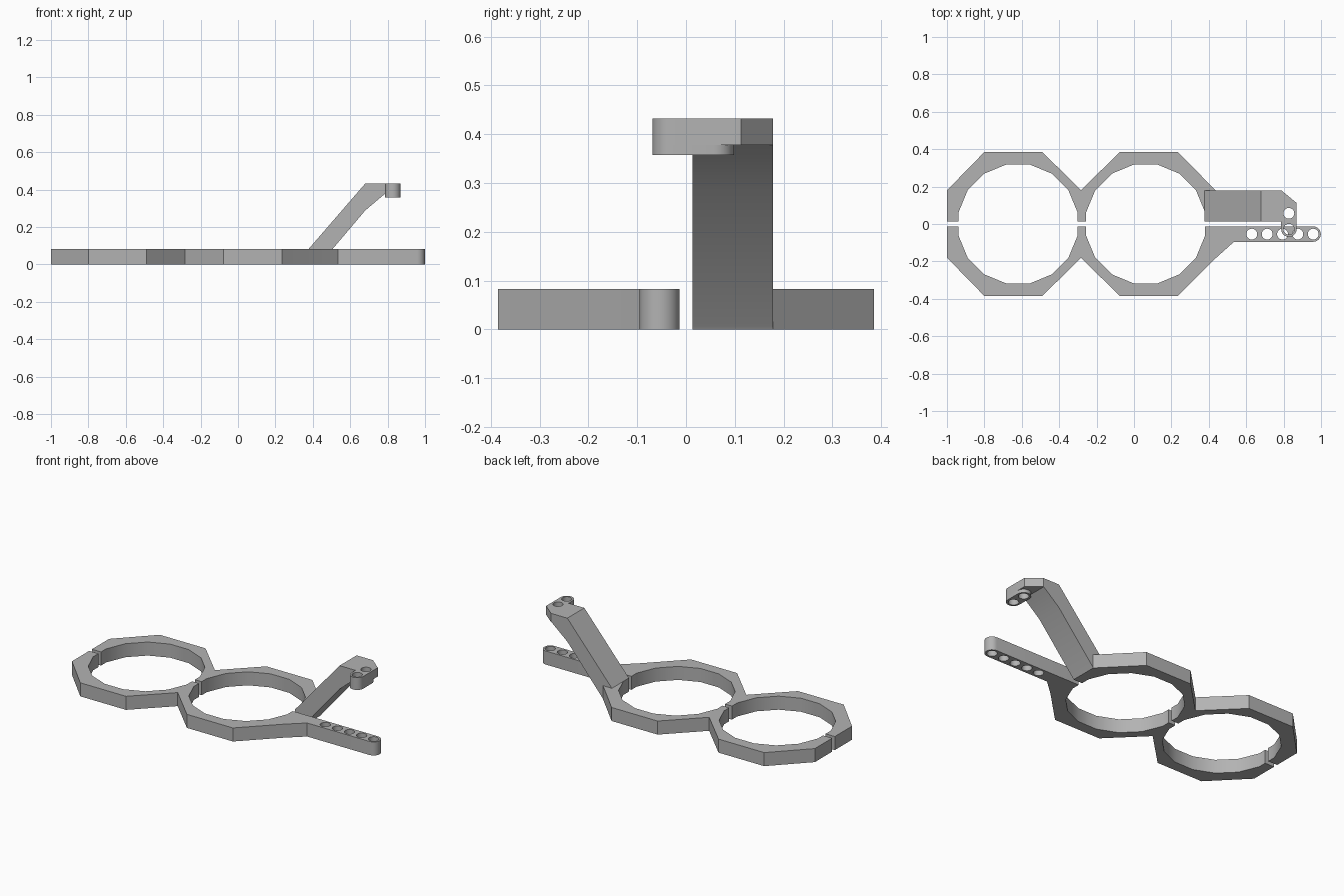
import bpy, bmesh
from math import pi, sin, cos
from mathutils import Matrix

if "Cube" in bpy.data.objects:
    bpy.data.objects.remove(bpy.data.objects["Cube"], do_unlink=True)

COLOUR = (0.45, 0.45, 0.45, 1)
grey = bpy.data.materials.new("plain grey")
grey.use_nodes = True
grey.diffuse_color = COLOUR
grey.node_tree.nodes["Principled BSDF"].inputs["Base Color"].default_value = COLOUR

GAP = 0.013          # half the slot between the two clamp halves
HEIGHT = 0.083
RING_R = 0.324
RING_X = (0.062, -0.62)
LUG_R = 0.041
HOLE_R = 0.029


def arc(cx, cy, r, start, end, steps):
    return [(cx + r * cos(start + (end - start) * i / steps),
             cy + r * sin(start + (end - start) * i / steps)) for i in range(steps + 1)]


def circle(cx, cy, r=HOLE_R, steps=24):
    return arc(cx, cy, r, 0, 2 * pi, steps)[:-1]


def plate(name, outline, z0, z1, holes=(), upright=False):
    """Extrude a flat outline with round holes; upright turns it to the xz plane."""
    curve = bpy.data.curves.new(name, "CURVE")
    curve.dimensions = "2D"
    curve.fill_mode = "BOTH"
    curve.extrude = (z1 - z0) / 2
    for loop in [outline, *holes]:
        spline = curve.splines.new("POLY")
        spline.points.add(len(loop) - 1)
        for point, (x, y) in zip(spline.points, loop):
            point.co = (x, y, 0, 1)
        spline.use_cyclic_u = True
    obj = bpy.data.objects.new(name, curve)
    bpy.context.collection.objects.link(obj)
    bpy.ops.object.select_all(action="DESELECT")
    obj.select_set(True)
    bpy.context.view_layer.objects.active = obj
    bpy.ops.object.convert(target="MESH")
    obj = bpy.context.view_layer.objects.active
    mesh = obj.data
    bm = bmesh.new()
    bm.from_mesh(mesh)
    bmesh.ops.remove_doubles(bm, verts=bm.verts, dist=0.0002)
    bmesh.ops.translate(bm, verts=bm.verts, vec=(0, 0, (z0 + z1) / 2))
    if upright:
        bmesh.ops.rotate(bm, verts=bm.verts, matrix=Matrix.Rotation(pi / 2, 3, "X"))
    bmesh.ops.recalc_face_normals(bm, faces=bm.faces)
    bm.to_mesh(mesh)
    bm.free()
    mesh.materials.clear()
    mesh.materials.append(grey)
    bpy.ops.object.shade_smooth_by_angle(angle=pi / 6)
    return obj


# Shared half outline: two joined octagons outside, two round openings inside
outer = [(-1, GAP), (-1, 0.18), (-0.8, 0.385), (-0.49, 0.385), (-0.283, 0.18),
         (-0.077, 0.385), (0.235, 0.385)]
inner = []
for cx in RING_X:
    bow = arc(cx, 0, RING_R, pi / 16, 15 * pi / 16, 7)
    inner += [(bow[0][0], GAP), *bow, (bow[-1][0], GAP)]


def flip(points):
    return [(x, -y) for x, y in points]


# Rear clamp half
plate("rear_clamp_half", outer + [(0.438, 0.178), (0.438, GAP)] + inner, 0, HEIGHT)

# Front clamp half with its drilled bar
bar_y = -GAP - LUG_R
bar_end = 0.958
bar = [(0.44, -0.18), (0.535, bar_y - LUG_R)]
bar += arc(bar_end, bar_y, LUG_R, -pi / 2, pi / 2, 12)
plate("front_clamp_half", flip(outer) + bar + flip(inner), 0, HEIGHT,
      [circle(bar_end - 0.082 * i, bar_y) for i in range(5)])

# Sloping arm
arm = [(0.378, 0), (0.438, 0), (0.442, 0.007), (0.68, 0.288), (0.765, 0.36),
       (0.787, 0.378), (0.787, 0.432), (0.68, 0.432), (0.378, HEIGHT)]
plate("sloping_arm", arm, -0.178, -GAP, upright=True)

# Arm head: chamfered top plate and the rounded lug beneath it
head_x, near_y, far_y = 0.828, -0.028, 0.057
head_holes = [circle(head_x, near_y), circle(head_x, far_y)]
nose = arc(head_x, near_y, LUG_R, pi, 2 * pi, 12)
plate("head_plate", nose + [(head_x + LUG_R, 0.113), (0.79, 0.178), (head_x - LUG_R, 0.178)],
      0.378, 0.432, head_holes)
plate("head_lug", nose + arc(head_x, far_y, LUG_R, 0, pi, 12), 0.357, 0.378, head_holes)
